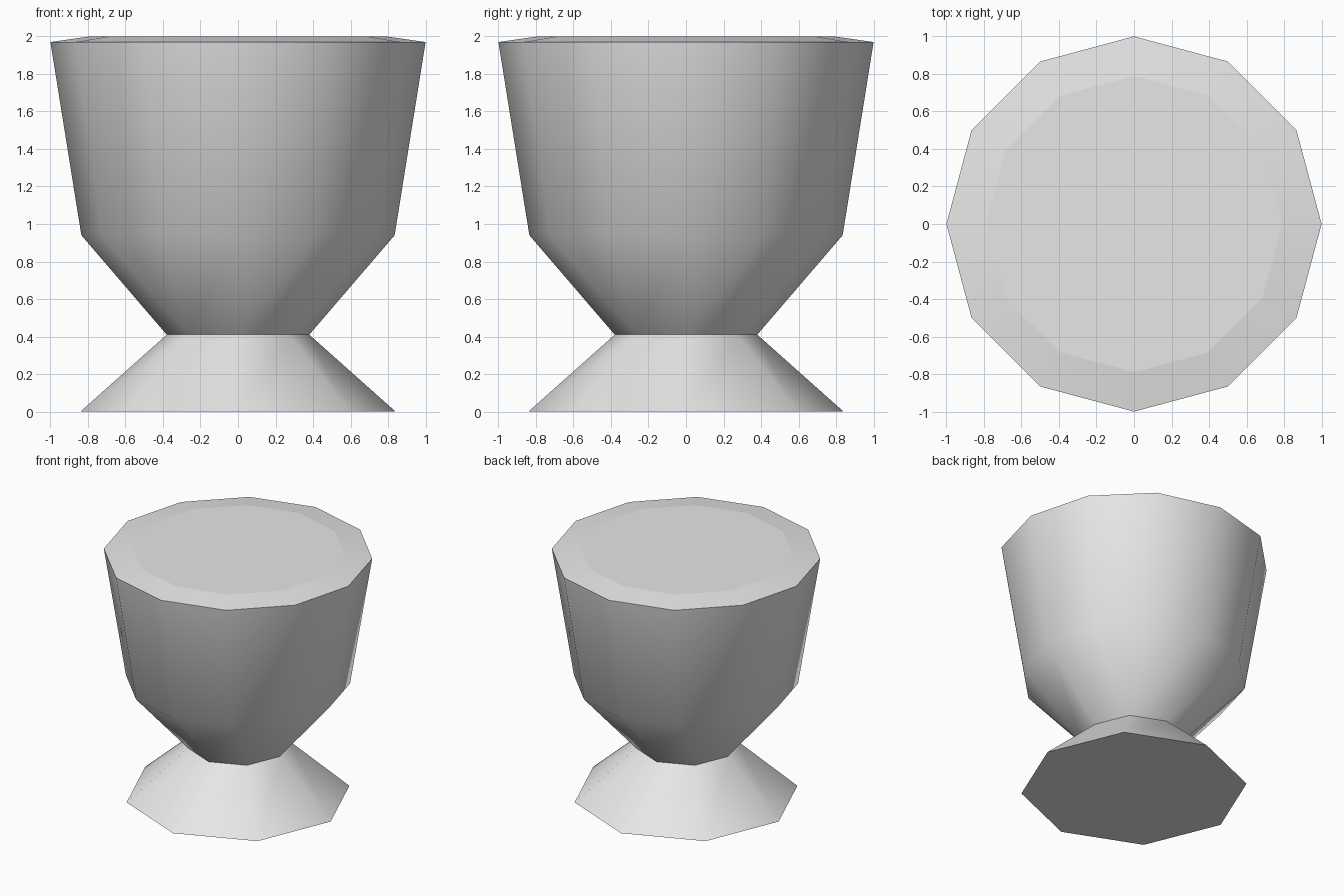
import bpy, bmesh
from math import cos, sin, pi, radians

if "Cube" in bpy.data.objects:
    bpy.data.objects.remove(bpy.data.objects["Cube"])

grey = bpy.data.materials.new("plain_grey")
grey.use_nodes = True
colour = (0.8, 0.8, 0.8, 1)
grey.diffuse_color = colour
grey.node_tree.nodes["Principled BSDF"].inputs["Base Color"].default_value = colour

NECK_R, NECK_Z = 0.38, 0.41


def ring(bm, sides, r, z):
    return [bm.verts.new((r * cos(2 * pi * i / sides), r * sin(2 * pi * i / sides), z))
            for i in range(sides)]


def wall(bm, low, high):
    n = len(low)
    for i in range(n):
        j = (i + 1) % n
        bm.faces.new((low[i], low[j], high[j], high[i]))


def finish(bm, name):
    mesh = bpy.data.meshes.new(name)
    bm.to_mesh(mesh)
    bm.free()
    obj = bpy.data.objects.new(name, mesh)
    bpy.context.collection.objects.link(obj)
    mesh.materials.append(grey)
    bpy.ops.object.select_all(action='DESELECT')
    obj.select_set(True)
    bpy.context.view_layer.objects.active = obj
    bpy.ops.object.shade_smooth_by_angle(angle=radians(40))


# Eight-sided flared foot with a closed underside
bm = bmesh.new()
base = ring(bm, 8, 0.84, 0)
wall(bm, base, ring(bm, 8, NECK_R, NECK_Z))
bm.faces.new(base[::-1])
finish(bm, "foot")

# Twelve-sided bowl tapering to the eight-sided neck, one quarter at a time
bm = bmesh.new()
neck = ring(bm, 8, NECK_R, NECK_Z)
belly = ring(bm, 12, 0.835, 0.94)
for q in range(4):
    a, b, c = [neck[(2 * q + k) % 8] for k in range(3)]
    d, e, f, g = [belly[(3 * q + k) % 12] for k in range(4)]
    bm.faces.new((a, b, e, d))
    bm.faces.new((b, f, e))
    bm.faces.new((b, c, g, f))
lip = ring(bm, 12, 1.0, 1.97)
wall(bm, belly, lip)
finish(bm, "bowl")

# Shallow sloping rim around the flat top
bm = bmesh.new()
lip = ring(bm, 12, 1.0, 1.97)
wall(bm, lip, ring(bm, 12, 0.79, 2.0))
finish(bm, "rim")

bm = bmesh.new()
bm.faces.new(ring(bm, 12, 0.79, 2.0))
finish(bm, "flat_top")
